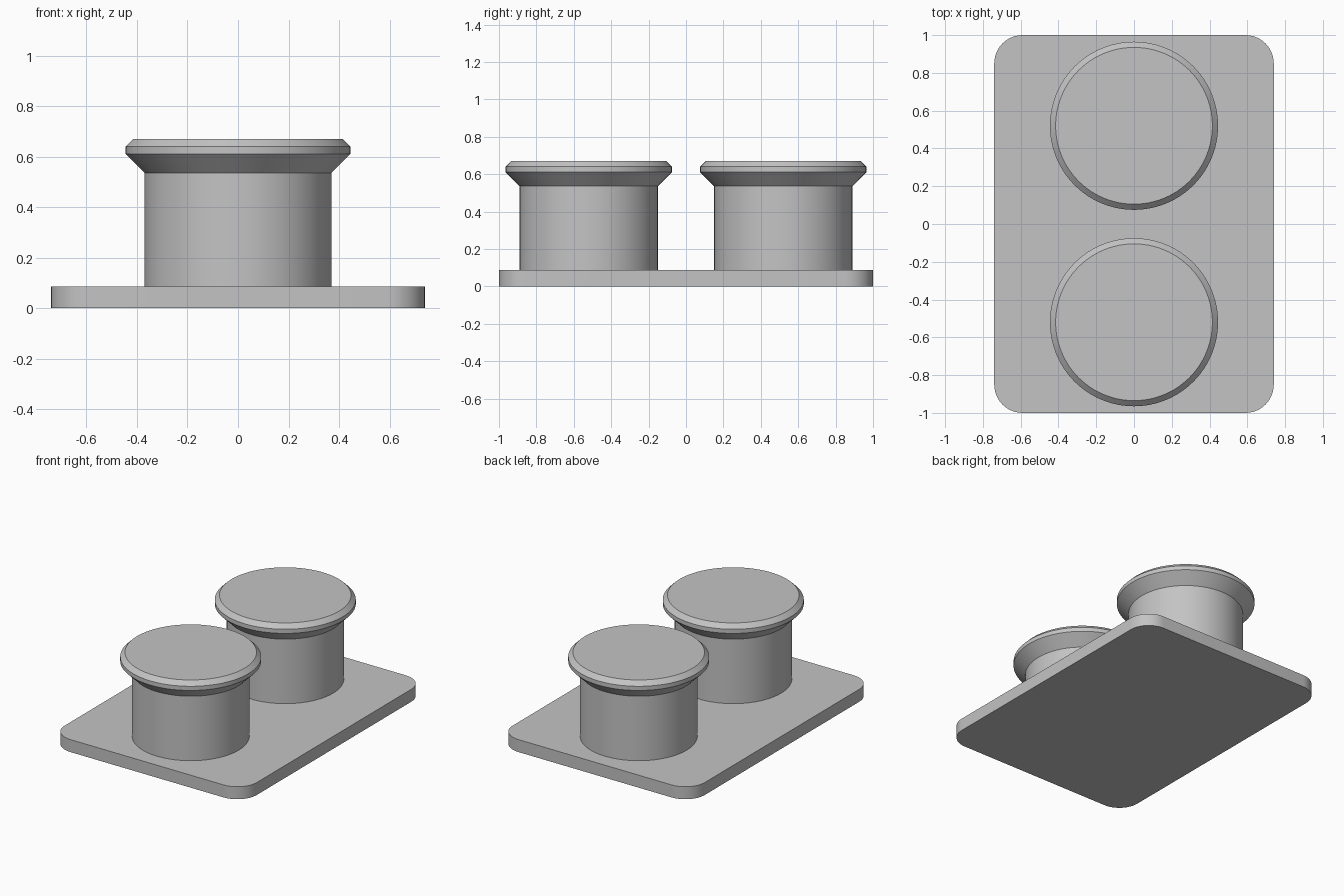
import bpy, bmesh, math

cube = bpy.data.objects.get("Cube")
if cube:
    bpy.data.objects.remove(cube, do_unlink=True)

# Single painted metal grey
GREY = (0.55, 0.55, 0.55, 1.0)
metal = bpy.data.materials.new("grey_metal")
metal.use_nodes = True
metal.diffuse_color = GREY
for node in metal.node_tree.nodes:
    if node.type == "BSDF_PRINCIPLED":
        node.inputs["Base Color"].default_value = GREY

PLATE_TOP = 0.087
POST_Y = 0.52
SEGMENTS = 96


def finish(bm, name, location=(0, 0, 0)):
    """Turn a bmesh into a smooth-shaded object with sharp edges kept."""
    bmesh.ops.recalc_face_normals(bm, faces=bm.faces[:])
    mesh = bpy.data.meshes.new(name)
    bm.to_mesh(mesh)
    bm.free()
    mesh.materials.append(metal)
    obj = bpy.data.objects.new(name, mesh)
    obj.location = location
    bpy.context.collection.objects.link(obj)
    bpy.ops.object.select_all(action="DESELECT")
    obj.select_set(True)
    bpy.context.view_layer.objects.active = obj
    bpy.ops.object.shade_smooth_by_angle(angle=math.radians(25))
    return obj


def base_plate(half_x, half_y, height, radius, steps=12):
    """Rounded rectangle extruded upward."""
    bm = bmesh.new()
    outline = []
    corners = [(1, 1), (-1, 1), (-1, -1), (1, -1)]
    for i, (sx, sy) in enumerate(corners):
        for k in range(steps + 1):
            a = math.pi / 2 * (i + k / steps)
            outline.append(bm.verts.new((sx * (half_x - radius) + radius * math.cos(a),
                                         sy * (half_y - radius) + radius * math.sin(a), 0)))
    face = bm.faces.new(outline)
    top = bmesh.ops.extrude_face_region(bm, geom=[face], use_keep_orig=True)
    moved = [v for v in top["geom"] if isinstance(v, bmesh.types.BMVert)]
    bmesh.ops.translate(bm, verts=moved, vec=(0, 0, height))
    return finish(bm, "base_plate")


def post(name, y):
    """Turned post: straight barrel, flared lip, chamfered flat cap."""
    profile = [(0.37, PLATE_TOP), (0.37, 0.536), (0.445, 0.611),
               (0.445, 0.64), (0.415, 0.67)]
    bm = bmesh.new()
    rings = []
    for r, z in profile:
        ring = bmesh.ops.create_circle(bm, segments=SEGMENTS, radius=r)["verts"]
        bmesh.ops.translate(bm, verts=ring, vec=(0, 0, z))
        rings.append(ring)
    for low, high in zip(rings, rings[1:]):
        for i in range(SEGMENTS):
            j = (i + 1) % SEGMENTS
            bm.faces.new((low[i], low[j], high[j], high[i]))
    bm.faces.new(rings[0])
    bm.faces.new(rings[-1])
    return finish(bm, name, (0, y, 0))


base_plate(0.74, 1.0, PLATE_TOP, 0.15)
post("front_post", -POST_Y)
post("back_post", POST_Y)
